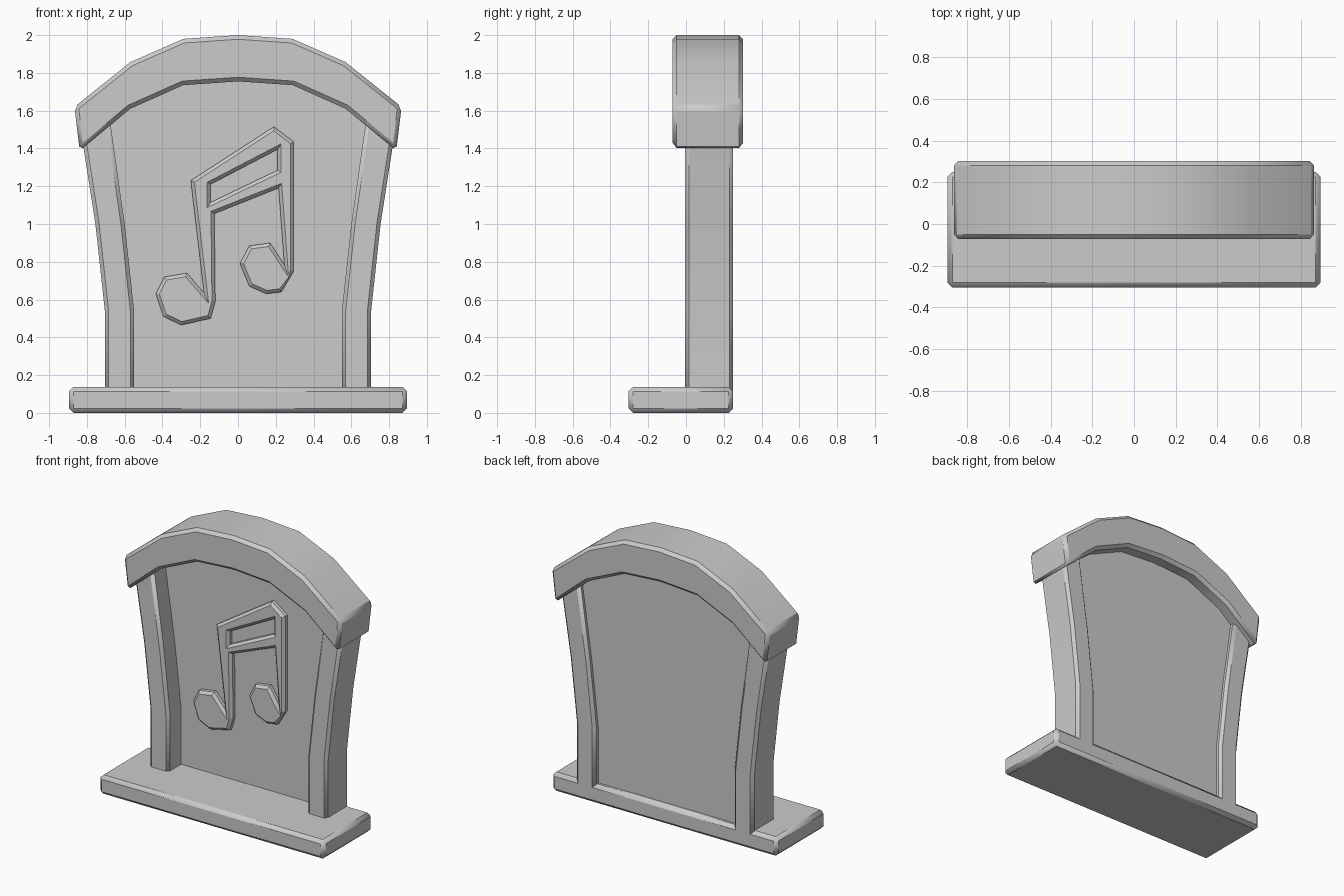
import bpy, bmesh, math

if "Cube" in bpy.data.objects:
    bpy.data.objects.remove(bpy.data.objects["Cube"])


def finish(ob):
    bpy.ops.object.select_all(action='DESELECT')
    ob.select_set(True)
    bpy.context.view_layer.objects.active = ob
    bpy.ops.object.shade_smooth_by_angle(angle=math.radians(30))


def prism(name, profile, y0, y1, bevel=0.0, mirror=False):
    """Extrude an (x, z) profile from y0 to y1, with chamfered sharp edges."""
    bm = bmesh.new()
    face = bm.faces.new([bm.verts.new((x, y0, z)) for x, z in profile])
    ext = bmesh.ops.extrude_face_region(bm, geom=[face])
    for v in ext['geom']:
        if isinstance(v, bmesh.types.BMVert):
            v.co.y = y1
    bmesh.ops.recalc_face_normals(bm, faces=bm.faces)
    me = bpy.data.meshes.new(name)
    bm.to_mesh(me)
    bm.free()
    ob = bpy.data.objects.new(name, me)
    bpy.context.collection.objects.link(ob)
    finish(ob)
    if bevel:
        mod = ob.modifiers.new("chamfer", 'BEVEL')
        mod.width = bevel
        mod.segments = 1
        mod.limit_method = 'ANGLE'
        mod.angle_limit = math.radians(35)
    if mirror:
        ob.modifiers.new("mirror", 'MIRROR')
    return ob


def both_sides(half):
    """Mirror a half profile that starts at x = 0, left to right."""
    return [(-x, z) for x, z in reversed(half) if x > 0] + half


# Base slab
prism("base", [(-0.895, 0), (0.895, 0), (0.895, 0.137), (-0.895, 0.137)],
      -0.305, 0.25, 0.024)

# Curved side pillars, sunk into the base and the arch
prism("pillar", [(0.55, 0.05), (0.705, 0.05), (0.705, 0.54), (0.755, 1.0),
                 (0.825, 1.45), (0.685, 1.6), (0.60, 1.0), (0.55, 0.54)],
      -0.005, 0.25, 0.02, mirror=True)

# Arched cap
outer = [(0, 2.0), (0.29, 1.98), (0.57, 1.857), (0.866, 1.62)]
inner = [(0, 1.755), (0.29, 1.735), (0.57, 1.61), (0.838, 1.388)]
prism("arch_cap", both_sides(outer) + both_sides(inner)[::-1],
      -0.072, 0.303, 0.022)

# Recessed panel between the pillars
prism("panel", both_sides([(0, 1.85), (0.29, 1.83), (0.57, 1.71), (0.74, 1.5),
                           (0.67, 1.0), (0.62, 0.54), (0.62, 0.1)]), 0.14, 0.21)

# Raised pair of joined music notes, with a slot in the beam
note = [(-0.25, 1.23), (0.19, 1.515), (0.295, 1.435), (0.295, 0.75),
        (0.23, 0.64), (0.15, 0.63), (0.06, 0.67), (0.01, 0.79), (0.06, 0.885),
        (0.17, 0.9), (0.245, 0.785), (0.215, 1.19), (-0.125, 1.055),
        (-0.12, 0.59), (-0.145, 0.5), (-0.3, 0.465), (-0.395, 0.51),
        (-0.435, 0.63), (-0.39, 0.72), (-0.27, 0.74), (-0.18, 0.635)]
slot = [(-0.145, 1.21), (0.21, 1.395), (0.21, 1.285), (-0.145, 1.115)]
cu = bpy.data.curves.new("note_relief", 'CURVE')
cu.dimensions = '2D'
cu.fill_mode = 'BOTH'
cu.extrude = 0.015
cu.bevel_depth = 0.018
cu.bevel_resolution = 0
cu.offset = -0.018
for pts in (note, slot):
    sp = cu.splines.new('POLY')
    sp.points.add(len(pts) - 1)
    for p, (x, z) in zip(sp.points, pts):
        p.co = (x, z, 0, 1)
    sp.use_cyclic_u = True
    sp.use_smooth = False
relief = bpy.data.objects.new("note_relief", cu)
bpy.context.collection.objects.link(relief)
relief.rotation_euler.x = math.radians(90)
relief.location.y = 0.13
